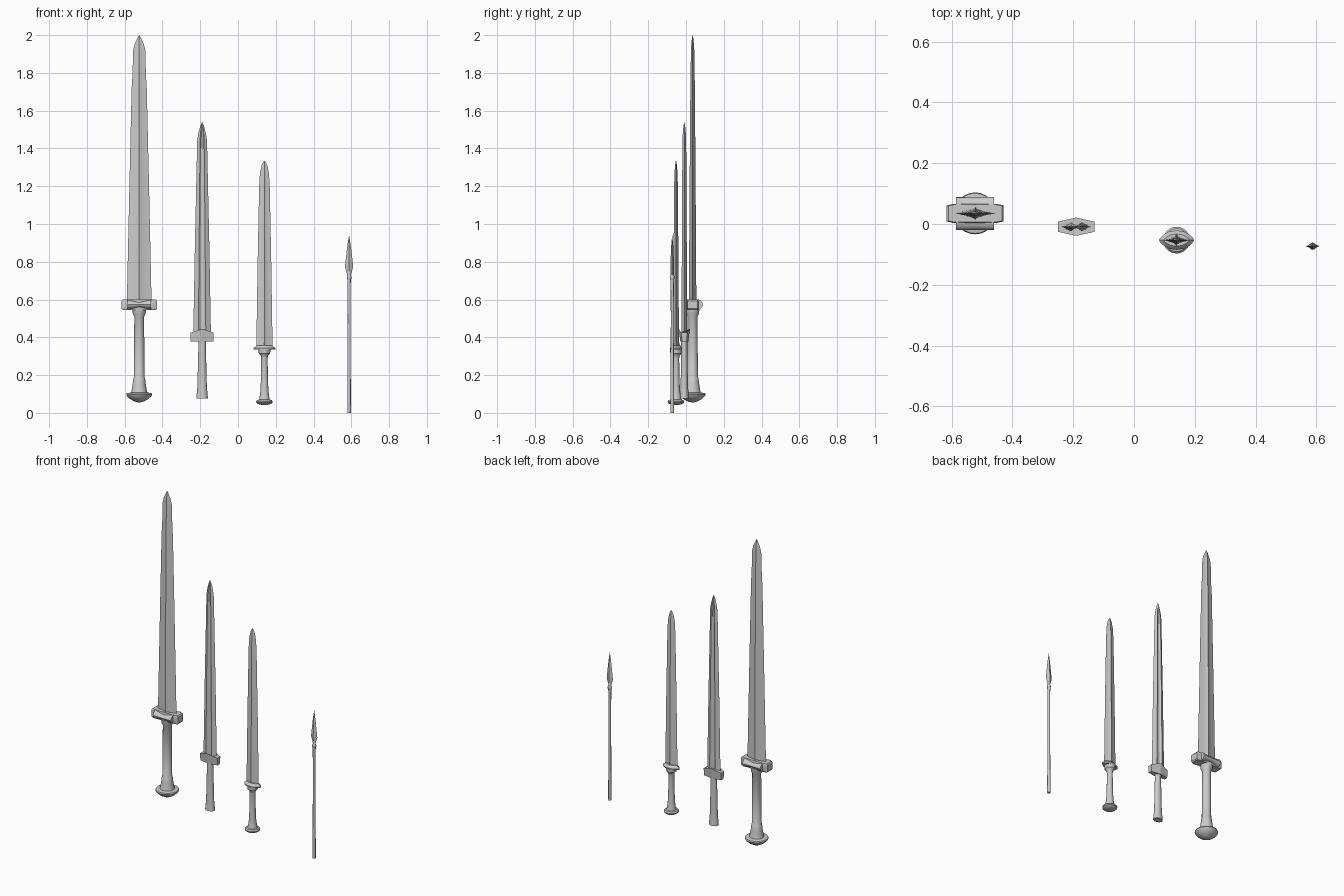
import bpy, bmesh, math
from mathutils import Matrix

old = bpy.data.objects.get("Cube")
if old:
    bpy.data.objects.remove(old, do_unlink=True)

steel = bpy.data.materials.new("plain grey")
steel.use_nodes = True
GREY = (0.6, 0.6, 0.6, 1)
steel.diffuse_color = GREY
steel.node_tree.nodes["Principled BSDF"].inputs["Base Color"].default_value = GREY


def finish(name, bm, at, angle=35):
    bmesh.ops.remove_doubles(bm, verts=bm.verts, dist=0.00005)
    bmesh.ops.recalc_face_normals(bm, faces=bm.faces)
    mesh = bpy.data.meshes.new(name)
    bm.to_mesh(mesh)
    bm.free()
    mesh.materials.append(steel)
    obj = bpy.data.objects.new(name, mesh)
    obj.location = (at[0], at[1], 0)
    bpy.context.collection.objects.link(obj)
    bpy.ops.object.select_all(action='DESELECT')
    obj.select_set(True)
    bpy.context.view_layer.objects.active = obj
    bpy.ops.object.shade_smooth_by_angle(angle=math.radians(angle))
    return obj


def loft(name, at, section, levels, angle=35):
    """Stack a unit cross-section at (z, half width, half depth) levels."""
    bm = bmesh.new()
    rings = [[bm.verts.new((x * w, y * d, z)) for x, y in section] for z, w, d in levels]
    n = len(section)
    for a, b in zip(rings, rings[1:]):
        for i in range(n):
            j = (i + 1) % n
            bm.faces.new((a[i], a[j], b[j], b[i]))
    bm.faces.new(rings[0][::-1])
    bm.faces.new(rings[-1])
    return finish(name, bm, at, angle)


def mirrored(quarter):
    """Complete a cross-section from the points running from +x to +y."""
    half = quarter + [(-x, y) for x, y in reversed(quarter) if x > 0]
    return half + [(x, -y) for x, y in reversed(half) if y > 0]


def circle(n):
    return [(math.cos(math.tau * i / n), math.sin(math.tau * i / n)) for i in range(n)]


def turned(name, at, profile, sides=24):
    return loft(name, at, circle(sides), [(z, r, r) for z, r in profile])


HOLLOW = mirrored([(1, 0), (0.5, 0.36), (0.2, 0.65), (0, 1)])
FULLER = mirrored([(1, 0), (0.42, 1), (0.2, 0.4), (0, 0.3)])
DIAMOND = mirrored([(1, 0), (0, 1)])
HEXAGON = mirrored([(1, 0.55), (0, 1)])
LENS = mirrored([(1, 0), (0.92, 0.25), (0.7, 0.62), (0.4, 0.9), (0, 1)])

# Great sword
great = (-0.523, 0.035)
loft("great_sword_blade", great, HOLLOW,
     [(0.56, 0.066, 0.02), (1.2, 0.052, 0.016), (1.72, 0.040, 0.012), (1.78, 0.036, 0.011),
      (1.92, 0.032, 0.009), (1.95, 0.025, 0.007), (1.98, 0.012, 0.004), (2.0, 0.0004, 0.0004)])
turned("great_sword_grip", great,
       [(0.10, 0.045), (0.12, 0.040), (0.15, 0.035), (0.185, 0.031), (0.19, 0.028),
        (0.51, 0.026), (0.525, 0.034), (0.55, 0.036)])
turned("great_sword_pommel", great,
       [(0.055, 0.004), (0.06, 0.025), (0.073, 0.048), (0.088, 0.064), (0.097, 0.069),
        (0.104, 0.066), (0.108, 0.045)])

# Great sword guard: block arms with a notched bar
notched = mirrored([(1, 0.53), (0.92, 0.56), (0.78, 0.62), (0, 0.62)])
loft("great_sword_guard", great, notched,
     [(0.545, 0.088, 0.046), (0.552, 0.094, 0.05), (0.592, 0.094, 0.05), (0.6, 0.088, 0.046)], 20)

# Rounded front and back bosses, pinched at the middle
for side, label in ((-1, "front"), (1, "back")):
    bm = bmesh.new()
    rings = []
    for x, tall in ((-0.063, 0.028), (0, 0.012), (0.063, 0.028)):
        ring = []
        for i in range(9):
            a = math.pi * (i / 8 - 0.5)
            ring.append(bm.verts.new((x, side * (0.022 + 0.032 * math.cos(a)),
                                      0.573 + tall * math.sin(a))))
        rings.append(ring)
    for a, b in zip(rings, rings[1:]):
        for i in range(9):
            j = (i + 1) % 9
            bm.faces.new((a[i], a[j], b[j], b[i]))
    bm.faces.new(rings[0])
    bm.faces.new(rings[-1])
    finish("great_sword_boss_" + label, bm, great)

# Fullered sword
fullered = (-0.19, -0.009)
loft("fullered_sword_blade", fullered, FULLER,
     [(0.40, 0.047, 0.015), (0.9, 0.038, 0.013), (1.44, 0.026, 0.010), (1.48, 0.020, 0.008),
      (1.515, 0.011, 0.005), (1.54, 0.0004, 0.0004)], 15)
loft("fullered_sword_grip", fullered, circle(16),
     [(0.077, 0.031, 0.024), (0.085, 0.030, 0.023), (0.14, 0.025, 0.02), (0.22, 0.023, 0.018),
      (0.34, 0.020, 0.017), (0.39, 0.020, 0.017)])
guard = loft("fullered_sword_guard", fullered, HEXAGON,
             [(0.378, 0.0605, 0.021), (0.425, 0.0605, 0.030)], 15)
for v in guard.data.vertices:
    if v.co.z > 0.4 and abs(v.co.x) < 0.01:
        v.co.z = 0.445

# Short sword
short = (0.14, -0.053)
loft("short_sword_blade", short, HOLLOW,
     [(0.35, 0.043, 0.016), (0.8, 0.036, 0.013), (1.2, 0.028, 0.010), (1.27, 0.024, 0.008),
      (1.31, 0.015, 0.005), (1.33, 0.006, 0.002), (1.335, 0.0004, 0.0004)])
loft("short_sword_guard", short, LENS,
     [(0.335, 0.057, 0.030), (0.343, 0.058, 0.032), (0.352, 0.046, 0.027), (0.358, 0.042, 0.02)], 25)
loft("short_sword_ridge", short, DIAMOND, [(0.35, 0.012, 0.024), (0.39, 0.001, 0.012)], 15)
turned("short_sword_grip", short,
       [(0.065, 0.030), (0.08, 0.026), (0.12, 0.021), (0.2, 0.018), (0.29, 0.017),
        (0.305, 0.020), (0.315, 0.030), (0.337, 0.032)])
turned("short_sword_pommel", short,
       [(0.043, 0.018), (0.047, 0.034), (0.054, 0.043), (0.061, 0.044), (0.068, 0.038), (0.071, 0.025)])

# Spear
spear = (0.588, -0.073)
turned("spear_shaft", spear,
       [(0, 0.009), (0.01, 0.0095), (0.3, 0.0085), (0.5, 0.0075), (0.68, 0.0085), (0.72, 0.010)], 12)
turned("spear_socket", spear,
       [(0.705, 0.009), (0.71, 0.012), (0.722, 0.012), (0.73, 0.008), (0.77, 0.009), (0.82, 0.005)], 12)
loft("spear_head", spear, DIAMOND,
     [(0.728, 0.008, 0.007), (0.75, 0.015, 0.009), (0.772, 0.022, 0.010), (0.80, 0.019, 0.009),
      (0.88, 0.010, 0.006), (0.94, 0.0004, 0.0004)], 25)
